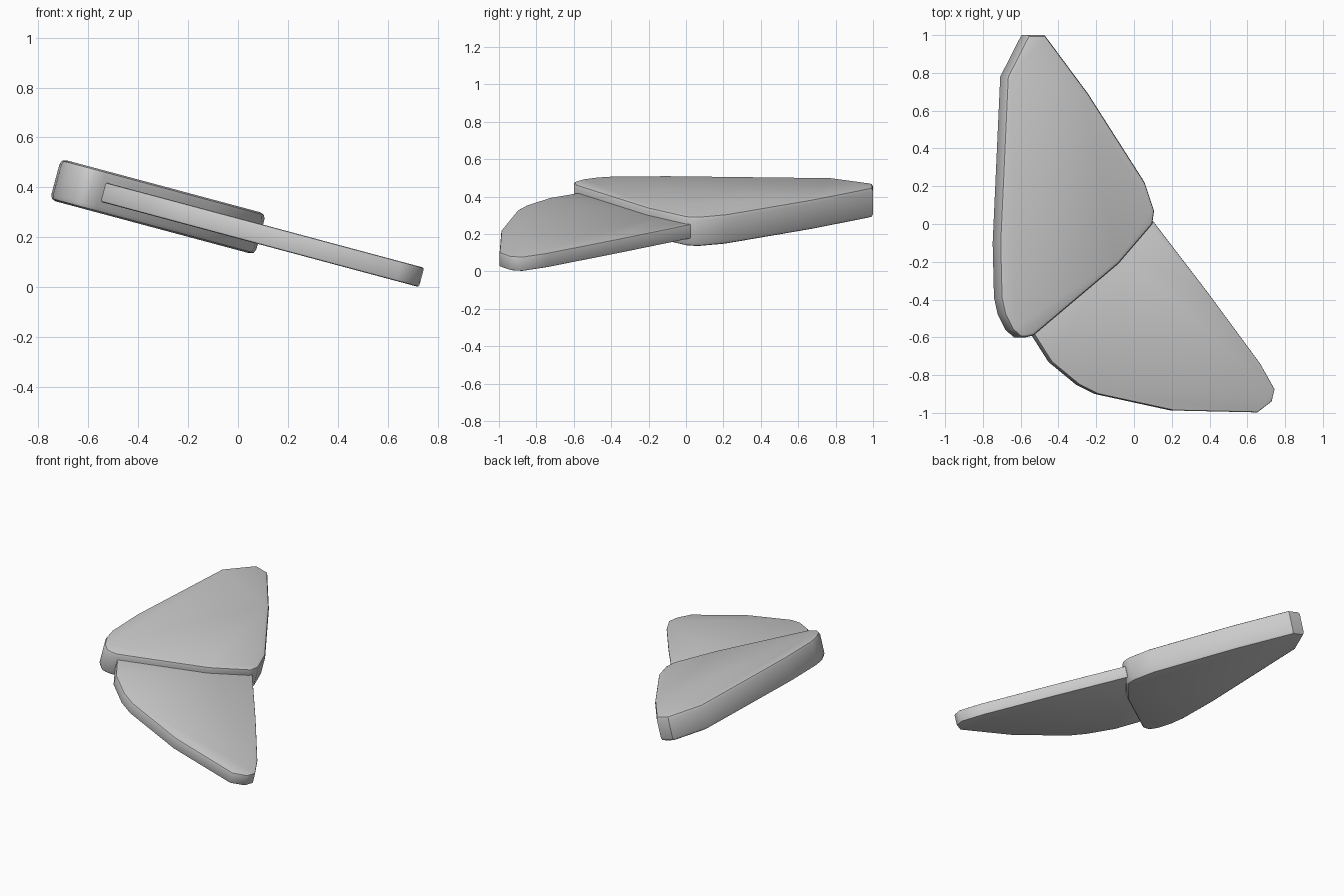
import bpy
import bmesh
import math

cube = bpy.data.objects.get("Cube")
if cube:
    bpy.data.objects.remove(cube, do_unlink=True)

TILT = math.radians(15)

grey = bpy.data.materials.new("plain grey")
grey.use_nodes = True
grey.diffuse_color = (0.6, 0.6, 0.6, 1)
grey.node_tree.nodes["Principled BSDF"].inputs["Base Color"].default_value = (0.6, 0.6, 0.6, 1)


def wing_slab(name, outline, thickness, bevel):
    """Extrude a plan outline into a tilted slab with rounded rims."""
    bm = bmesh.new()
    verts = [bm.verts.new((x / math.cos(TILT), y, -thickness / 2)) for x, y in outline]
    base = bm.faces.new(verts)
    top = bmesh.ops.extrude_face_region(bm, geom=[base])["geom"]
    moved = [v for v in top if isinstance(v, bmesh.types.BMVert)]
    bmesh.ops.translate(bm, verts=moved, vec=(0, 0, thickness))
    bmesh.ops.recalc_face_normals(bm, faces=bm.faces)
    # Round only the top and bottom rims
    rims = [e for e in bm.edges if abs(e.verts[0].co.z - e.verts[1].co.z) < 1e-4]
    bmesh.ops.bevel(bm, geom=rims, offset=bevel, segments=2, profile=0.5, affect='EDGES')
    mesh = bpy.data.meshes.new(name)
    bm.to_mesh(mesh)
    bm.free()
    mesh.materials.append(grey)
    slab = bpy.data.objects.new(name, mesh)
    bpy.context.collection.objects.link(slab)
    slab.rotation_euler.y = TILT
    slab.location.z = 0.236
    bpy.ops.object.select_all(action='DESELECT')
    slab.select_set(True)
    bpy.context.view_layer.objects.active = slab
    bpy.ops.object.shade_smooth_by_angle(angle=math.radians(42))
    return slab


# Thick upper wing
wing_slab("upper_wing", [
    (-0.58, 1.0), (-0.49, 1.0), (-0.26, 0.69), (0.04, 0.22), (0.09, 0.07),
    (0.08, 0.0), (-0.1, -0.21), (-0.55, -0.59), (-0.59, -0.6), (-0.62, -0.6),
    (-0.665, -0.56), (-0.705, -0.48), (-0.725, -0.39), (-0.732, -0.1), (-0.692, 0.78),
], 0.17, 0.022)

# Thin lower wing, tucked into the upper one
wing_slab("lower_wing", [
    (0.085, 0.025), (0.38, -0.36), (0.66, -0.74), (0.736, -0.875), (0.72, -0.94),
    (0.645, -0.997), (0.2, -0.987), (-0.2, -0.9), (-0.3, -0.85), (-0.445, -0.73),
    (-0.54, -0.58), (-0.5, -0.5), (-0.1, -0.13), (0.05, 0.025),
], 0.08, 0.008)
